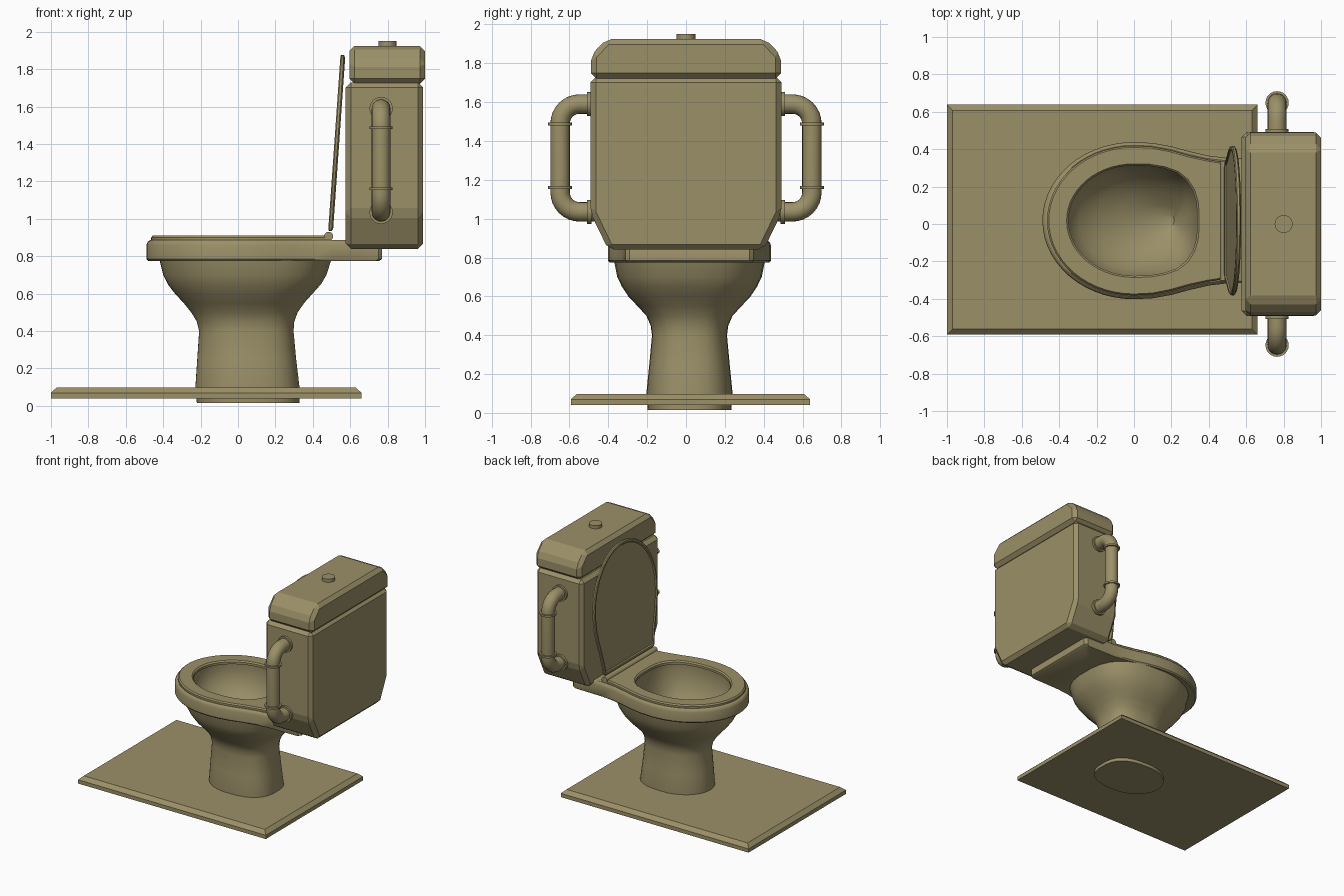
import bpy, bmesh, math
from mathutils import Vector

if "Cube" in bpy.data.objects:
    bpy.data.objects.remove(bpy.data.objects["Cube"])

mat = bpy.data.materials.new("olive")
mat.diffuse_color = (0.33, 0.28, 0.14, 1)
mat.use_nodes = True
mat.node_tree.nodes["Principled BSDF"].inputs["Base Color"].default_value = mat.diffuse_color
CY = 0.018  # bowl centre line in y


def finish(name, bm, smooth=None):
    bmesh.ops.recalc_face_normals(bm, faces=bm.faces)
    me = bpy.data.meshes.new(name)
    bm.to_mesh(me)
    bm.free()
    ob = bpy.data.objects.new(name, me)
    bpy.context.collection.objects.link(ob)
    me.materials.append(mat)
    if smooth:
        bpy.ops.object.select_all(action='DESELECT')
        ob.select_set(True)
        bpy.context.view_layer.objects.active = ob
        bpy.ops.object.shade_smooth_by_angle(angle=math.radians(smooth))
    return ob


def loft(name, rings, closed=False, smooth=35):
    bm = bmesh.new()
    vs = [[bm.verts.new(p) for p in r] for r in rings]
    n = len(vs[0])
    pairs = list(zip(vs, vs[1:])) + ([(vs[-1], vs[0])] if closed else [])
    for a, b in pairs:
        for i in range(n):
            j = (i + 1) % n
            bm.faces.new((a[i], a[j], b[j], b[i]))
    if not closed:
        bm.faces.new(vs[0][::-1])
        bm.faces.new(vs[-1])
    return finish(name, bm, smooth)


def outline(a, b, back):
    """Half-ellipse front plus a mirrored list of points for the back."""
    arc = [math.pi * i / 28 for i in range(29)]
    pts = [(-a * math.sin(s), b * math.cos(s)) for s in arc]
    return pts + [(x, -y) for x, y in back] + [(x, y) for x, y in back[::-1]]


def at(pts, z, sx=1, sy=1, cx=0):
    return [(cx + (x - cx) * sx, CY + y * sy, z) for x, y in pts]


def section(z, x0, x1, h):
    """Pedestal cross-section: round front, squarer back."""
    cx = 0.04
    back = []
    for i in range(1, 8):
        t = math.pi / 2 * i / 7.5
        back.append((cx + (x1 - cx) * math.sin(t) ** 0.75, h * math.cos(t) ** 0.75))
    pts = outline(cx - x0, h, back)
    return at([(x + cx, y) if i < 29 else (x, y) for i, (x, y) in enumerate(pts)], z)


RIM = outline(0.49, 0.42, [(.1, .415), (.2, .397), (.3, .37), (.4, .347), (.5, .335), (.75, .33), (.77, .31)])
SEAT = outline(0.465, 0.4, [(.1, .395), (.2, .375), (.3, .347), (.4, .325), (.46, .316), (.475, .31), (.48, .29)])
HOLE = outline(0.35, 0.295, [(.08, .293), (.16, .28), (.23, .255), (.28, .215), (.315, .16), (.333, .1), (.338, .04)])

# bowl: pedestal, rim with rear shelf, and hollow basin in one skin
loft("bowl", [
    section(.015, -.22, .33, .215), section(.10, -.228, .33, .222), section(.25, -.218, .312, .207),
    section(.40, -.208, .298, .193), section(.45, -.22, .302, .2), section(.50, -.25, .32, .222),
    section(.55, -.29, .355, .268), section(.60, -.337, .40, .315), section(.65, -.375, .445, .348),
    section(.70, -.40, .475, .372), section(.78, -.42, .50, .388),
    at(RIM, .775, .98, .98), at(RIM, .785), at(RIM, .86), at(RIM, .878, .985, .985), at(RIM, .886, .96, .96),
    at(HOLE, .886, 1.04, 1.04), at(HOLE, .83, 1.05, 1.05),
    at(HOLE, .74, 1, 1, .2), at(HOLE, .67, .9, .9, .2), at(HOLE, .6, .74, .74, .2),
    at(HOLE, .54, .52, .52, .2), at(HOLE, .49, .28, .28, .2), at(HOLE, .46, .1, .1, .2)])

# seat ring
loft("seat", [at(SEAT, .882), at(SEAT, .9), at(SEAT, .91, .98, .98),
              at(HOLE, .91, 1.03, 1.03), at(HOLE, .9), at(HOLE, .882)], closed=True)

# raised lid, leaning back slightly, with a recessed inner face
def lid_ring(t, s):
    return [(t, CY + y * s, .48 - (x * s + .01 * (1 - s))) for x, y in SEAT]

lid = loft("seat_lid", [lid_ring(.008, .9), lid_ring(.008, .94), lid_ring(0, .955), lid_ring(0, .985),
                        lid_ring(.006, 1), lid_ring(.018, 1), lid_ring(.026, .97)], smooth=30)
lid.location = (.482, 0, .935)
lid.rotation_euler.y = .07


def cylinder(name, centre, axis, r, depth, seg=24):
    bm = bmesh.new()
    bmesh.ops.create_cone(bm, cap_ends=True, segments=seg, radius1=r, radius2=r, depth=depth)
    rot = Vector((0, 0, 1)).rotation_difference(Vector(axis))
    for v in bm.verts:
        v.co = rot @ v.co + Vector(centre)
    return finish(name, bm, 35)


cylinder("lid_hinge", (.485, CY, .907), (0, 1, 0), .024, .64)
cylinder("flush_button", (.8, 0, 1.93), (0, 0, 1), .048, .04)


def prism(name, yz, x0, x1, bevel):
    """Polygon in y-z pushed along x, with every edge chamfered."""
    bm = bmesh.new()
    f = bm.faces.new([bm.verts.new((x0, y, z)) for y, z in yz])
    ext = bmesh.ops.extrude_face_region(bm, geom=[f])
    for g in ext["geom"]:
        if isinstance(g, bmesh.types.BMVert):
            g.co.x = x1
    bmesh.ops.recalc_face_normals(bm, faces=bm.faces)
    bmesh.ops.bevel(bm, geom=bm.edges[:], offset=bevel, segments=1, affect='EDGES', profile=.5)
    return finish(name, bm)


def mirrored(half):
    return half + [(-y, z) for y, z in half[::-1]]


# cistern and its cover
prism("tank", mirrored([(.40, .84), (.492, 1.03), (.492, 1.73)]), .575, .99, .028)
prism("tank_cover", mirrored([(.49, 1.722), (.49, 1.84), (.41, 1.925)]), .595, 1.0, .028)

# floor slab with chamfered top
x0, x1, y0, y1, c = -1, .66, -.592, .638, .03
slab = lambda z, d: [(x0 + d, y0 + d, z), (x1 - d, y0 + d, z), (x1 - d, y1 - d, z), (x0 + d, y1 - d, z)]
loft("floor_slab", [slab(.04, 0), slab(.07, 0), slab(.098, c)], smooth=None)

# side pipes with wall flanges and collars
PX, PY, ZT, ZB, R = .765, .648, 1.59, 1.035, .1
for side, label in ((1, "back"), (-1, "front")):
    path = [(.47, ZT)]
    arc = [math.pi / 2 * i / 8 for i in range(9)]
    path += [(PY - R + R * math.sin(t), ZT - R + R * math.cos(t)) for t in arc]
    path += [(PY - R + R * math.cos(t), ZB + R - R * math.sin(t)) for t in arc]
    path += [(.47, ZB)]
    rings = []
    for i, (y, z) in enumerate(path):
        ya, za = path[max(i - 1, 0)]
        yb, zb = path[min(i + 1, len(path) - 1)]
        n = Vector((zb - za, -(yb - ya))).normalized()
        rings.append([(PX + .05 * math.cos(a), side * (y + .05 * math.sin(a) * n.x), z + .05 * math.sin(a) * n.y)
                      for a in (2 * math.pi * k / 20 for k in range(20))])
    loft(label + "_pipe", rings)
    for z, pos in ((ZT, "upper"), (ZB, "lower")):
        cylinder(f"{label}_{pos}_flange", (PX, side * .498, z), (0, 1, 0), .062, .022)
    for z, pos in ((1.487, "upper"), (1.16, "lower")):
        cylinder(f"{label}_{pos}_collar", (PX, side * PY, z), (0, 0, 1), .062, .014)
